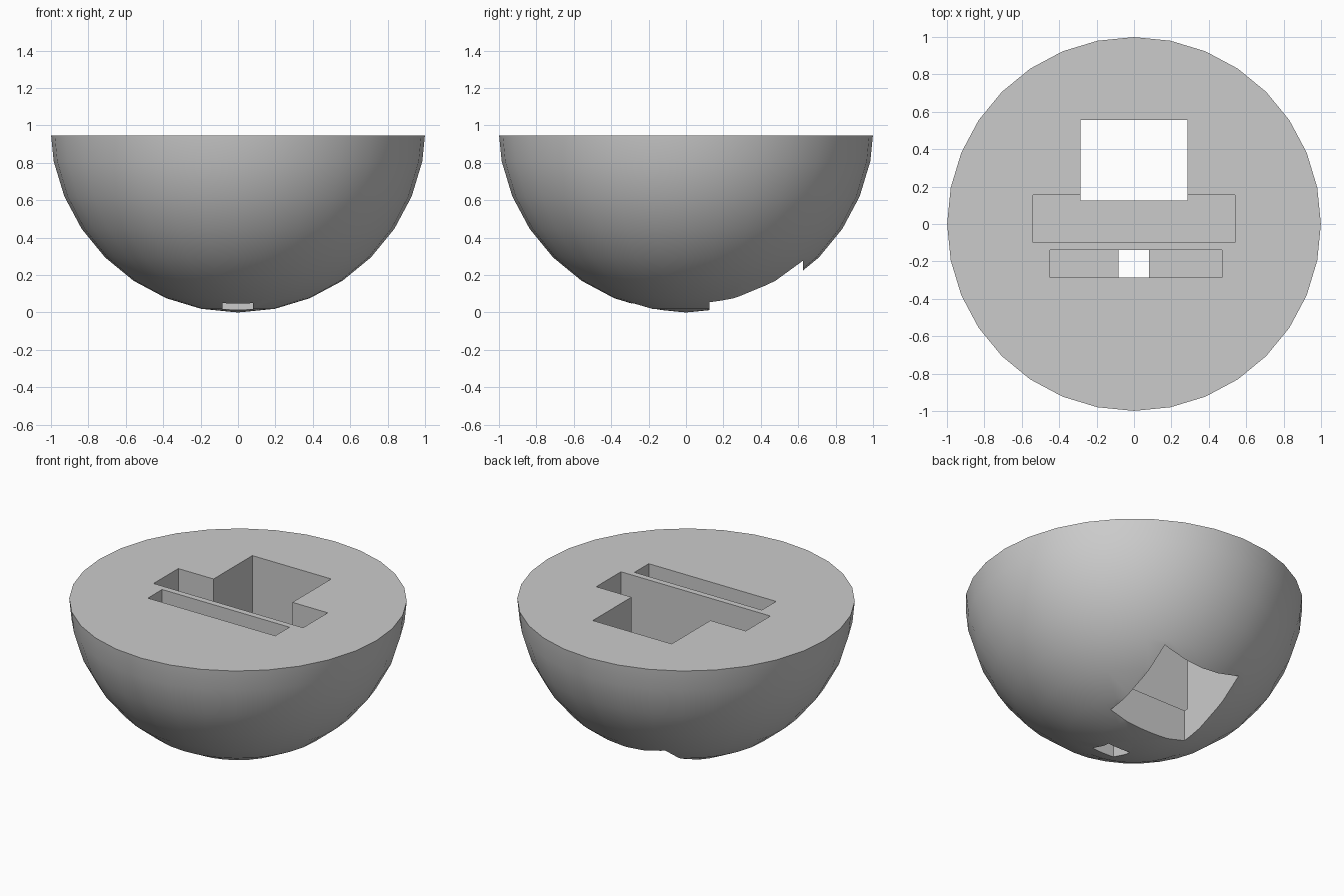
import bpy
import bmesh
from mathutils import Vector

cube = bpy.data.objects.get("Cube")
if cube:
    bpy.data.objects.remove(cube, do_unlink=True)

RADIUS = 1.005
RIM = 0.945          # height of the flat top
ABOVE, BELOW = 1.2, -0.2
FLOOR = 0.26         # floor of the slots

grey = bpy.data.materials.new("plain grey")
grey.use_nodes = True
colour = (0.6, 0.6, 0.6, 1)
grey.diffuse_color = colour
grey.node_tree.nodes["Principled BSDF"].inputs["Base Color"].default_value = colour


def add_object(name, bm):
    bmesh.ops.recalc_face_normals(bm, faces=bm.faces)
    mesh = bpy.data.meshes.new(name)
    bm.to_mesh(mesh)
    bm.free()
    mesh.materials.append(grey)
    obj = bpy.data.objects.new(name, mesh)
    bpy.context.collection.objects.link(obj)
    return obj


def prism(name, profile, axis, start, end):
    """Extrude an upright profile of (across, height) points along x or y."""
    bm = bmesh.new()
    place = (lambda a, z: (start, a, z)) if axis == "x" else (lambda a, z: (a, start, z))
    face = bm.faces.new([bm.verts.new(place(a, z)) for a, z in profile])
    out = bmesh.ops.extrude_face_region(bm, geom=[face])
    step = Vector((end - start, 0, 0) if axis == "x" else (0, end - start, 0))
    moved = [g for g in out["geom"] if isinstance(g, bmesh.types.BMVert)]
    bmesh.ops.translate(bm, verts=moved, vec=step)
    return add_object(name, bm)


# Solid bowl: lower part of a sphere with a flat lid
bm = bmesh.new()
bmesh.ops.create_uvsphere(bm, u_segments=32, v_segments=16, radius=RADIUS)
bmesh.ops.translate(bm, verts=bm.verts, vec=(0, 0, RADIUS))
cut = bmesh.ops.bisect_plane(bm, geom=bm.verts[:] + bm.edges[:] + bm.faces[:],
                             plane_co=(0, 0, RIM), plane_no=(0, 0, 1), clear_outer=True)
rim = [g for g in cut["geom_cut"] if isinstance(g, bmesh.types.BMEdge)]
bmesh.ops.contextual_create(bm, geom=rim)
dome = add_object("half_sphere_body", bm)

cutters = [
    # Square through bay, deeper towards the back in its lower half
    prism("bay_cutter", [(0.125, BELOW), (0.625, BELOW), (0.625, 0.48), (0.555, 0.48),
                         (0.555, ABOVE), (0.125, ABOVE)], "x", -0.285, 0.285),
    # Wide slot that opens into the bay
    prism("wide_slot_cutter", [(-0.54, FLOOR), (0.54, FLOOR), (0.54, ABOVE), (-0.54, ABOVE)],
          "y", -0.1, 0.155),
    # Narrow slot with a small hole through its floor
    prism("narrow_slot_cutter", [(-0.45, FLOOR), (-0.083, FLOOR), (-0.083, BELOW),
                                 (0.08, BELOW), (0.08, FLOOR), (0.47, FLOOR),
                                 (0.47, ABOVE), (-0.45, ABOVE)], "y", -0.287, -0.14),
]

# Cut the openings
bpy.ops.object.select_all(action="DESELECT")
bpy.context.view_layer.objects.active = dome
dome.select_set(True)
for cutter in cutters:
    cutter.hide_render = True
    mod = dome.modifiers.new(cutter.name, "BOOLEAN")
    mod.operation = "DIFFERENCE"
    mod.solver = "EXACT"
    mod.object = cutter
    bpy.ops.object.modifier_apply(modifier=mod.name)
for cutter in cutters:
    bpy.data.objects.remove(cutter, do_unlink=True)

bpy.ops.object.shade_smooth_by_angle()
